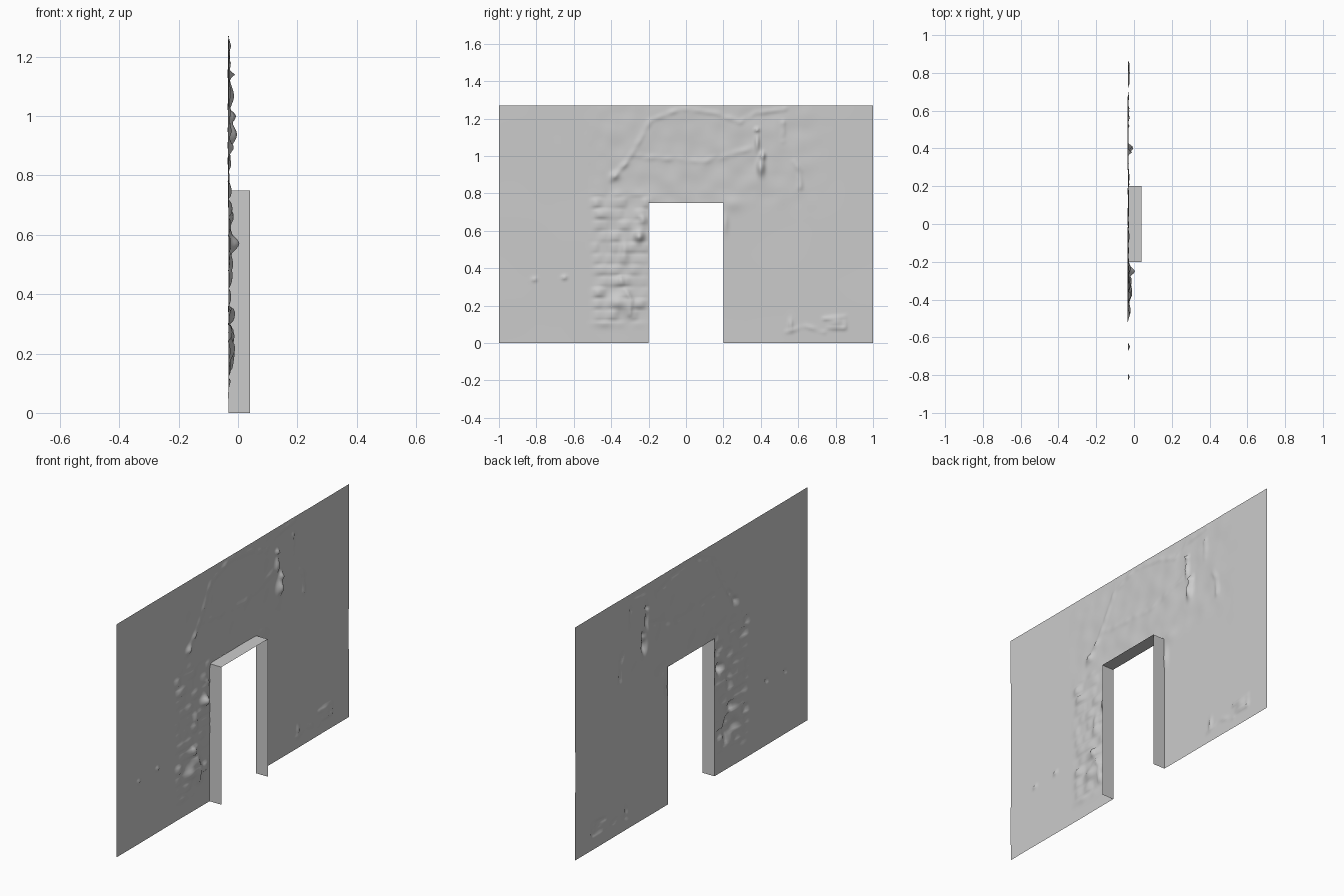
import bpy, bmesh
from math import exp, sin, pi
from mathutils import Vector, noise

cube = bpy.data.objects.get("Cube")
if cube:
    bpy.data.objects.remove(cube)

BASE, FRONT = -0.032, 0.04      # wall plane and lining edge
STEP, COLS, ROWS = 0.01, 200, 127
HALF, HEAD = 0.2, 0.75          # doorway half width and height

plaster = bpy.data.materials.new("plaster_grey")
plaster.use_nodes = True
grey = (0.6, 0.6, 0.6, 1)
plaster.diffuse_color = grey
bsdf = plaster.node_tree.nodes["Principled BSDF"]
bsdf.inputs["Base Color"].default_value = grey
bsdf.inputs["Roughness"].default_value = 0.9

# Loose stones and dents: y, z, width, height, depth
LUMPS = [
    (-.25, .57, .025, .03, .036), (-.23, .66, .02, .02, .015),
    (-.37, .22, .04, .04, .022), (-.31, .2, .03, .06, .014),
    (-.33, .5, .02, .05, .012), (.4, .94, .018, .04, .03),
    (.41, 1, .012, .02, .025), (.38, 1.07, .01, .04, .018),
    (.38, 1.14, .01, .01, .02), (.21, .64, .015, .05, .008),
    (.25, .75, .05, .04, .008), (-.38, .89, .025, .02, .012),
    (-.81, .34, .012, .01, .01), (-.65, .35, .012, .01, .012),
    (.8, .11, .035, .025, .01), (.56, .1, .01, .03, .01),
]

# Cracks and broken plaster edges: depth, thickness, path of (y, z)
SEAMS = [
    (.012, .010, [(-.35, .35), (-.34, .31), (-.29, .23), (-.3, .15)]),
    (.007, .012, [(-.4, .87), (-.3, .99), (-.19, 1.19), (-.03, 1.25),
                  (.16, 1.23), (.29, 1.18), (.37, 1.23), (.53, 1.25)]),
    (.005, .015, [(-.38, .9), (-.28, 1), (.1, .97), (.35, 1.04)]),
    (.010, .010, [(.52, 1.08), (.52, 1.18)]),
    (.009, .012, [(.58, .97), (.61, .92), (.61, .83)]),
    (.009, .009, [(.74, .13), (.85, .14), (.85, .08), (.76, .08)]),
    (.007, .010, [(.54, .06), (.64, .09), (.74, .06)]),
]


def window(v, low, high, soft=0.03):
    """1 between low and high, fading to 0 outside."""
    d = max(low - v, v - high, 0) / soft
    return exp(-d * d)


def seam_distance(p, path):
    best = 9
    for a, b in zip(path, path[1:]):
        a, b = Vector(a), Vector(b)
        t = max(0, min(1, (p - a).dot(b - a) / (b - a).length_squared))
        best = min(best, (p - a.lerp(b, t)).length)
    return best


def relief(y, z):
    """Depth of the worn surface in front of the wall plane."""
    x = 0
    for ly, lz, w, h, depth in LUMPS:
        x += depth * exp(-((y - ly) / w) ** 2 - ((z - lz) / h) ** 2)
    p = Vector((y, z))
    for depth, thick, path in SEAMS:
        d = seam_distance(p, path) / thick
        if d < 3:
            broken = 0.6 + 0.8 * noise.noise((y * 20, z * 20, 3))
            x += depth * broken * exp(-d * d)
    # coursed stones showing beside the doorway
    stones = window(y, -.47, -.23) * window(z, .12, .78)
    if stones > 0.02:
        course = abs(sin(pi * z / 0.06)) ** 0.6
        patch = noise.noise((y * 14, round(z / 0.06 - 0.5) * 1.7, 7))
        x += stones * course * max(0, 0.003 + 0.016 * patch)
    # rough render over the arch and around the stones
    rough = max(window(y, -.4, .6, .1) * window(z, .8, 1.22, .06), stones)
    x += rough * 0.004 * noise.noise((y * 11, z * 11, 1))
    x += 0.0015 * noise.noise((y * 3, z * 3, 5))
    return x


def finish(name, bm):
    mesh = bpy.data.meshes.new(name)
    bm.to_mesh(mesh)
    bm.free()
    mesh.materials.append(plaster)
    obj = bpy.data.objects.new(name, mesh)
    bpy.context.collection.objects.link(obj)
    return obj


# Weathered wall sheet with the doorway left open
bm = bmesh.new()
grid = []
for j in range(ROWS + 1):
    row = []
    for i in range(COLS + 1):
        y, z = i * STEP - 1, j * STEP
        row.append(bm.verts.new((BASE + relief(y, z), y, z)))
    grid.append(row)
for j in range(ROWS):
    for i in range(COLS):
        y, z = (i + 0.5) * STEP - 1, (j + 0.5) * STEP
        if abs(y) < HALF and z < HEAD:
            continue
        bm.faces.new((grid[j][i], grid[j][i + 1],
                      grid[j + 1][i + 1], grid[j + 1][i])).smooth = True
bmesh.ops.delete(bm, geom=[v for v in bm.verts if not v.link_faces],
                 context='VERTS')
finish("weathered_wall", bm)

# Flat doorway lining: two jambs and the head
bm = bmesh.new()
outline = [(-HALF, 0), (-HALF, HEAD), (HALF, HEAD), (HALF, 0)]
back = [bm.verts.new((BASE, y, z)) for y, z in outline]
front = [bm.verts.new((FRONT, y, z)) for y, z in outline]
for k in range(3):
    bm.faces.new((back[k], back[k + 1], front[k + 1], front[k]))
finish("doorway_lining", bm)
